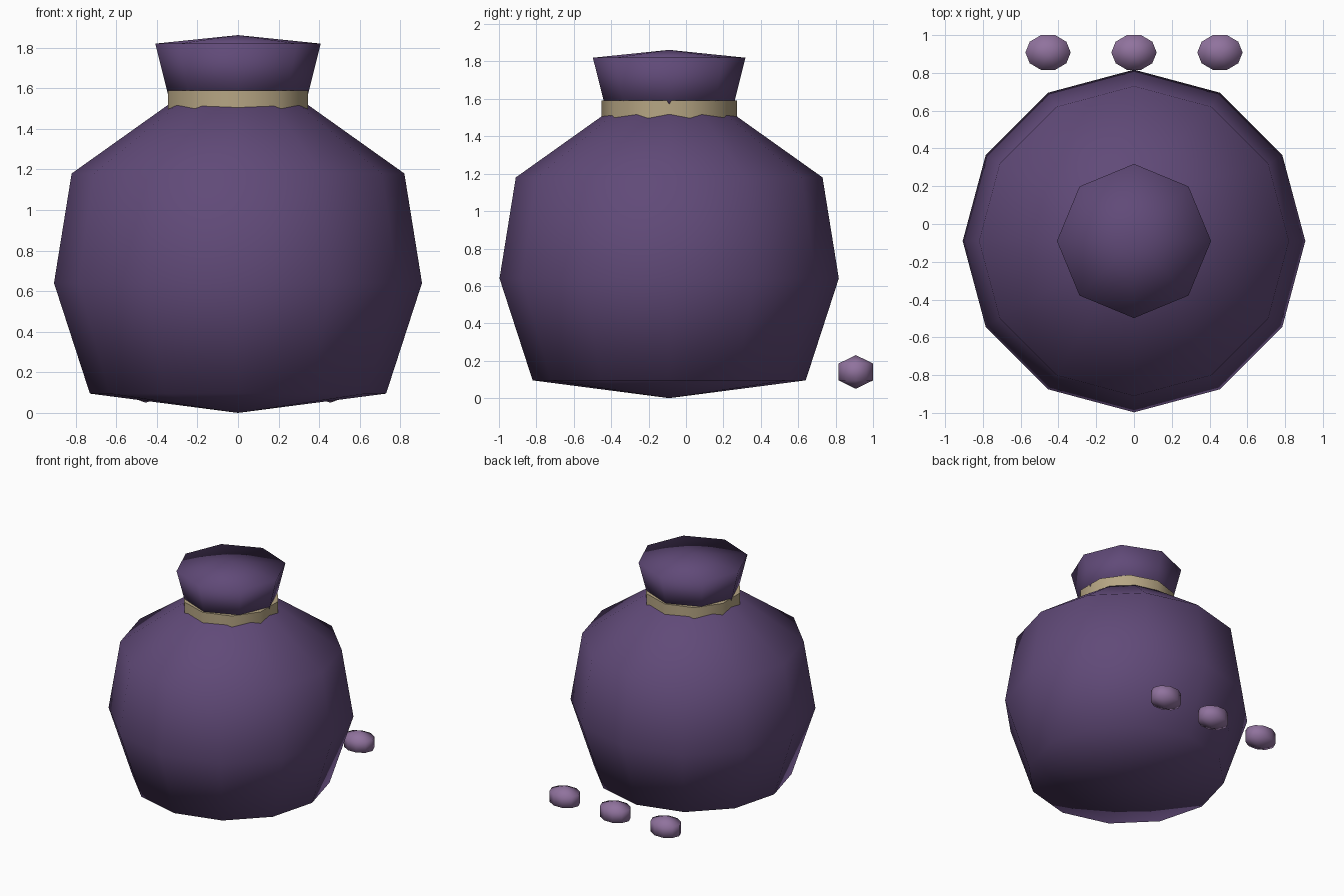
import bpy
import bmesh
from math import cos, sin, pi

cube = bpy.data.objects.get("Cube")
if cube:
    bpy.data.objects.remove(cube, do_unlink=True)


def material(name, color):
    mat = bpy.data.materials.new(name)
    mat.use_nodes = True
    mat.diffuse_color = (*color, 1)
    mat.node_tree.nodes["Principled BSDF"].inputs["Base Color"].default_value = (*color, 1)
    return mat


def lathe(name, profile, sides, mat, location, start=0.0, scale=(1, 1)):
    """Spin (radius, z) points listed from bottom to top; radius 0 makes a pole."""
    bm = bmesh.new()
    rings = []
    for r, z in profile:
        count = sides if r else 1
        angles = [start + 2 * pi * i / sides for i in range(count)]
        rings.append([bm.verts.new((r * cos(a) * scale[0], r * sin(a) * scale[1], z))
                      for a in angles])
    for low, high in zip(rings, rings[1:]):
        for i in range(sides):
            j = (i + 1) % sides
            if len(low) == 1:
                bm.faces.new((low[0], high[j], high[i]))
            elif len(high) == 1:
                bm.faces.new((low[i], low[j], high[0]))
            else:
                bm.faces.new((low[i], low[j], high[j], high[i]))
    for ring, flip in ((rings[0], True), (rings[-1], False)):
        if len(ring) > 1:
            bm.faces.new(ring[::-1] if flip else ring)
    for face in bm.faces:
        face.smooth = True
    mesh = bpy.data.meshes.new(name)
    bm.to_mesh(mesh)
    bm.free()
    mesh.materials.append(mat)
    obj = bpy.data.objects.new(name, mesh)
    bpy.context.collection.objects.link(obj)
    obj.location = location
    return obj


purple = material("purple cloth", (0.118, 0.068, 0.188))
tan = material("tan cord", (0.47, 0.38, 0.23))
lilac = material("lilac bead", (0.28, 0.17, 0.34))
centre = (0, -0.09, 0)

# Sack body with bulging bottom
lathe("sack_body", [(0, 0), (0.73, 0.095), (0.907, 0.64), (0.82, 1.18),
                    (0.3, 1.55), (0, 1.58)], 12, purple, centre)

# Flared, closed neck
lathe("sack_neck", [(0, 1.53), (0.34, 1.55), (0.408, 1.82), (0, 1.862)],
      8, purple, centre)

# Tied cord around the neck
cord = lathe("neck_cord", [(0.363, 1.49), (0.363, 1.59)], 10, tan, centre, start=pi / 2)
bpy.context.view_layer.objects.active = cord
cord.select_set(True)
bpy.ops.object.shade_smooth_by_angle(angle=pi / 4)

# Row of loose beads behind the sack
for side, x in (("right", -0.455), ("middle", 0), ("left", 0.455)):
    lathe(side + "_bead", [(0, -0.09), (1, -0.045), (1, 0.045), (0, 0.09)],
          10, lilac, (x, 0.908, 0.14), scale=(0.12, 0.097))
